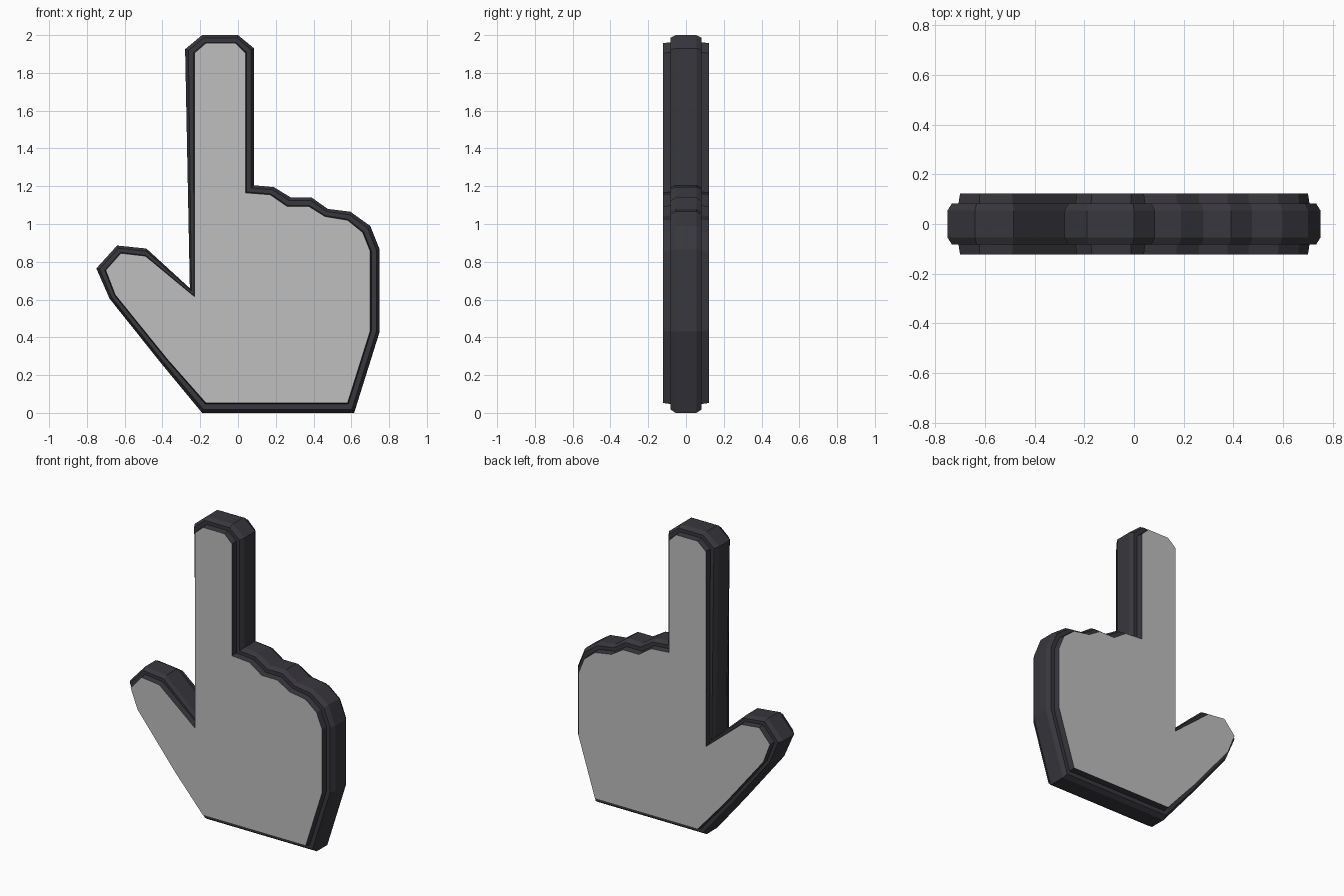
import bpy, bmesh

if "Cube" in bpy.data.objects:
    bpy.data.objects.remove(bpy.data.objects["Cube"])

# Outlines in x,z: full silhouette and the raised face inside it
OUTER = [(-.19, 0), (.615, 0), (.75, .43), (.75, .865), (.70, .99), (.595, 1.065),
         (.475, 1.08), (.39, 1.14), (.28, 1.14), (.19, 1.195), (.085, 1.205),
         (.085, 1.93), (0, 2), (-.19, 2), (-.28, 1.925), (-.255, .66),
         (-.485, .87), (-.64, .886), (-.75, .765), (-.68, .605), (-.405, .26)]
INNER = [(-.17, .053), (.58, .053), (.70, .435), (.70, .855), (.66, .955), (.58, 1.02),
         (.46, 1.04), (.375, 1.093), (.26, 1.093), (.17, 1.155), (.04, 1.165),
         (.04, 1.905), (-.013, 1.957), (-.17, 1.957), (-.23, 1.905), (-.23, .615),
         (-.49, .83), (-.62, .845), (-.70, .755), (-.65, .625), (-.375, .285)]

# Edge section: (blend from outer to inner outline, depth)
HALF = [(0, .055), (.35, .083), (.88, .083), (1, .122)]
SECTION = [(t, -y) for t, y in reversed(HALF)] + HALF


def material(name, rgb):
    m = bpy.data.materials.new(name)
    m.diffuse_color = (*rgb, 1)
    m.use_nodes = True
    m.node_tree.nodes["Principled BSDF"].inputs["Base Color"].default_value = m.diffuse_color
    return m


bm = bmesh.new()
rings = []
for t, y in SECTION:
    rings.append([bm.verts.new((a[0] + (b[0] - a[0]) * t, y, a[1] + (b[1] - a[1]) * t))
                  for a, b in zip(OUTER, INNER)])

# Dark stepped rim
n = len(OUTER)
for r0, r1 in zip(rings, rings[1:]):
    for i in range(n):
        j = (i + 1) % n
        bm.faces.new((r0[i], r0[j], r1[j], r1[i]))

# Grey front and back faces
for ring in (rings[0], rings[-1]):
    bm.faces.new(ring).material_index = 1
bmesh.ops.recalc_face_normals(bm, faces=bm.faces)

mesh = bpy.data.meshes.new("pointing_hand")
bm.to_mesh(mesh)
bm.free()
mesh.materials.append(material("charcoal", (.04, .038, .047)))
mesh.materials.append(material("light grey", (.52, .52, .52)))
hand = bpy.data.objects.new("pointing_hand", mesh)
bpy.context.collection.objects.link(hand)
